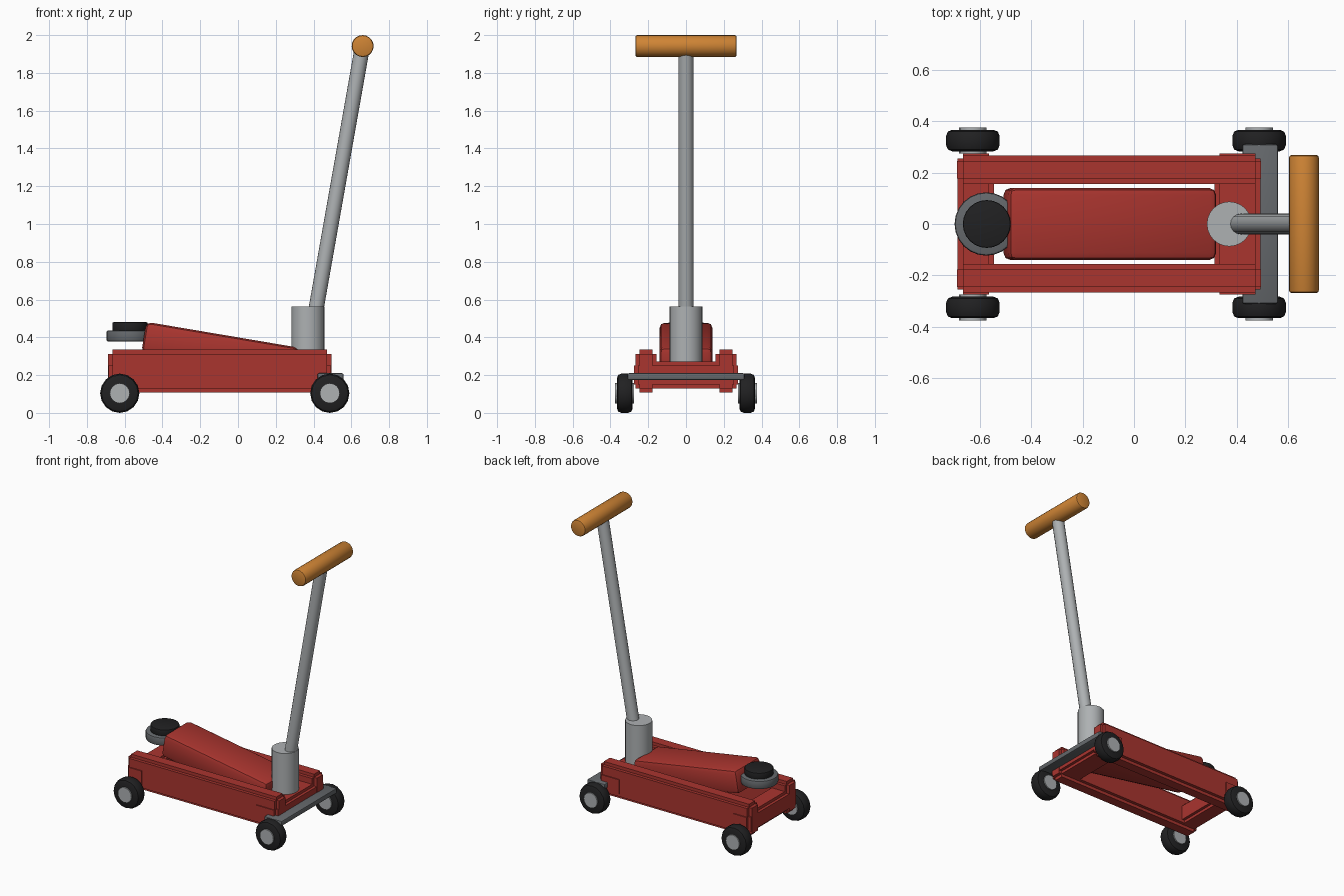
import bpy, math
from mathutils import Vector

cube = bpy.data.objects.get("Cube")
if cube:
    bpy.data.objects.remove(cube, do_unlink=True)


def material(name, r, g, b):
    m = bpy.data.materials.new(name)
    m.use_nodes = True
    m.diffuse_color = (r, g, b, 1)
    m.node_tree.nodes["Principled BSDF"].inputs["Base Color"].default_value = (r, g, b, 1)
    return m


RED = material("red_paint", 0.40, 0.035, 0.028)
STEEL = material("light_steel", 0.42, 0.44, 0.45)
DARK = material("dark_steel", 0.13, 0.14, 0.15)
RUBBER = material("black_rubber", 0.015, 0.015, 0.016)
ORANGE = material("orange_grip", 0.62, 0.23, 0.035)


def finish(name, mat, bevel=0, segments=2, smooth=True):
    ob = bpy.context.object
    ob.name = name
    ob.data.materials.append(mat)
    if bevel:
        mod = ob.modifiers.new("Bevel", "BEVEL")
        mod.width, mod.segments = bevel, segments
        mod.limit_method, mod.angle_limit = "ANGLE", math.radians(40)
        bpy.ops.object.modifier_apply(modifier="Bevel")
    if smooth:
        bpy.ops.object.shade_smooth_by_angle(angle=math.radians(35))
    return ob


def box(name, centre, size, mat, bevel=0, tilt=0):
    bpy.ops.mesh.primitive_cube_add(size=1, location=centre, rotation=(0, tilt, 0))
    bpy.context.object.scale = size
    bpy.ops.object.transform_apply(location=False, rotation=False, scale=True)
    return finish(name, mat, bevel, smooth=bevel > 0)


def cylinder(name, start, end, radius, mat, sides=24, bevel=0):
    a, b = Vector(start), Vector(end)
    bpy.ops.mesh.primitive_cylinder_add(
        vertices=sides, radius=radius, depth=(b - a).length, location=(a + b) / 2,
        rotation=(b - a).to_track_quat("Z", "Y").to_euler())
    return finish(name, mat, bevel)


def notched_beam(name, low, high, step, mat):
    """Beam with square notches along every edge: three crossing boxes."""
    centre = (Vector(low) + Vector(high)) / 2
    size = Vector(high) - Vector(low)
    parts = []
    for axis in range(3):
        dims = [size[i] - (0 if i == axis else 2 * step) for i in range(3)]
        parts.append(box(name, centre, dims, mat))
    bpy.ops.object.select_all(action="DESELECT")
    for p in parts:
        p.select_set(True)
    bpy.context.view_layer.objects.active = parts[0]
    bpy.ops.object.join()
    parts[0].name = name


# Chassis: two side rails and two cross members
for side, s in (("left", 1), ("right", -1)):
    y = sorted((0.155 * s, 0.267 * s))
    notched_beam(side + "_rail", (-0.687, y[0], 0.108), (0.494, y[1], 0.335), 0.022, RED)
notched_beam("front_cross_member", (-0.685, -0.274, 0.13), (-0.543, 0.274, 0.272), 0.02, RED)
notched_beam("rear_cross_member", (0.312, -0.274, 0.13), (0.492, 0.274, 0.272), 0.02, RED)

# Rear caster plate
box("caster_plate", (0.49, 0, 0.192), (0.138, 0.62, 0.036), DARK, bevel=0.008)

# Wheels with hubs
for end, x in (("front", -0.626), ("rear", 0.486)):
    for side, s in (("left", 1), ("right", -1)):
        z = 0.104
        cylinder(f"{end}_{side}_tyre", (x, 0.282 * s, z), (x, 0.366 * s, z), 0.104, RUBBER, 16, 0.024)
        cylinder(f"{end}_{side}_hub", (x, 0.274 * s, z), (x, 0.375 * s, z), 0.053, STEEL, 16)

# Sloping lift arm
box("lift_arm", (-0.094, 0, 0.332), (0.82, 0.28, 0.165), RED, bevel=0.028, tilt=math.radians(9.6))

# Lifting saddle and pad
cylinder("saddle", (-0.574, 0, 0.378), (-0.574, 0, 0.437), 0.123, DARK, 24, 0.01)
cylinder("saddle_pad", (-0.572, 0, 0.43), (-0.572, 0, 0.48), 0.093, RUBBER, 24, 0.006)

# Handle socket, shaft and grip
cylinder("handle_socket", (0.37, 0, 0.25), (0.37, 0, 0.562), 0.087, STEEL, 24)
cylinder("handle_shaft", (0.408, 0, 0.52), (0.657, 0, 1.93), 0.04, STEEL, 16)
cylinder("handle_grip", (0.66, -0.268, 1.942), (0.66, 0.268, 1.942), 0.058, ORANGE, 20, 0.01)
